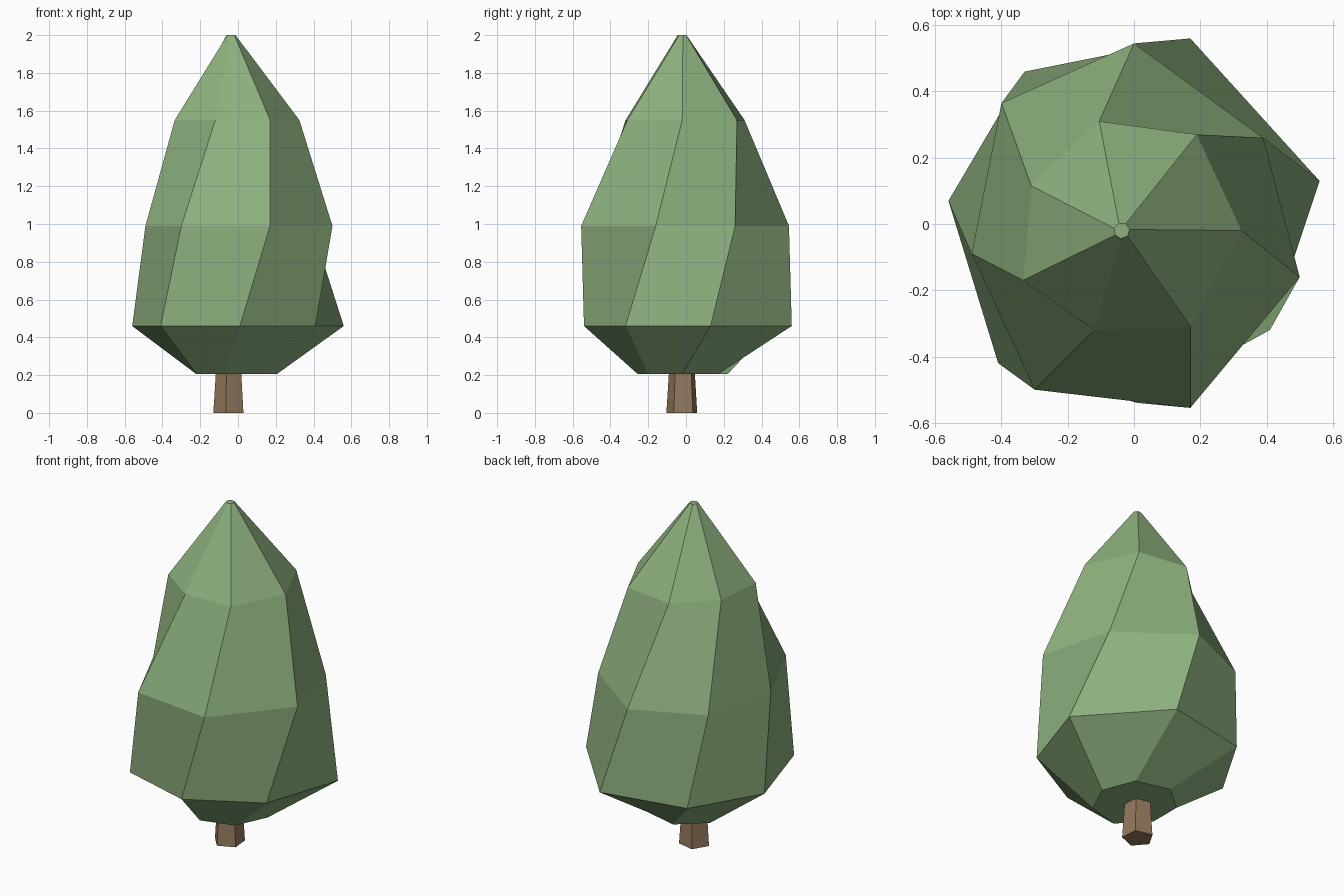
import bpy, bmesh, math

if "Cube" in bpy.data.objects:
    bpy.data.objects.remove(bpy.data.objects["Cube"])


def material(name, rgb):
    m = bpy.data.materials.new(name)
    m.diffuse_color = (*rgb, 1)
    m.use_nodes = True
    m.node_tree.nodes["Principled BSDF"].inputs["Base Color"].default_value = m.diffuse_color
    return m


def ring(cx, cy, r, sides, start):
    """Regular ring of xy points, counter-clockwise."""
    return [(cx + r * math.cos(math.radians(start + 360 * i / sides)),
             cy + r * math.sin(math.radians(start + 360 * i / sides))) for i in range(sides)]


def loft(name, sections, mat):
    """Skin (z, points) cross-sections with quads and cap both ends."""
    bm = bmesh.new()
    rows = [[bm.verts.new((x, y, z)) for x, y in pts] for z, pts in sections]
    n = len(rows[0])
    for a, b in zip(rows, rows[1:]):
        for i in range(n):
            j = (i + 1) % n
            bm.faces.new((a[i], a[j], b[j], b[i]))
    bm.faces.new(rows[0][::-1])
    bm.faces.new(rows[-1])
    me = bpy.data.meshes.new(name)
    bm.to_mesh(me)
    bm.free()
    me.materials.append(mat)
    ob = bpy.data.objects.new(name, me)
    bpy.context.collection.objects.link(ob)
    return ob


green = material("leaf green", (0.27, 0.44, 0.21))
brown = material("bark brown", (0.29, 0.19, 0.11))

# Foliage: irregular seven-sided rings, each twisted a little against the one below
loft("foliage", [
    (0.205, [(-0.07, -0.255), (0.12, -0.20), (0.205, -0.02), (0.13, 0.17),
             (-0.07, 0.22), (-0.22, 0.09), (-0.22, -0.10)]),
    (0.46, [(0.01, -0.54), (0.41, -0.32), (0.56, 0.13), (0.17, 0.56),
            (-0.33, 0.46), (-0.56, 0.07), (-0.41, -0.42)]),
    (0.99, [(0.17, -0.555), (0.50, -0.16), (0.39, 0.26), (0.00, 0.545),
            (-0.40, 0.365), (-0.49, -0.09), (-0.30, -0.50)]),
    (1.55, [(0.17, -0.31), (0.325, -0.02), (0.19, 0.27), (-0.105, 0.31),
            (-0.31, 0.115), (-0.335, -0.17), (-0.12, -0.32)]),
    (2.0, ring(-0.037, -0.02, 0.024, 7, -43)),
], green)

# Trunk: tapered five-sided post reaching into the foliage
loft("trunk", [
    (0.0, ring(-0.045, -0.02, 0.086, 5, -103)),
    (0.25, ring(-0.045, -0.02, 0.07, 5, -103)),
], brown)
